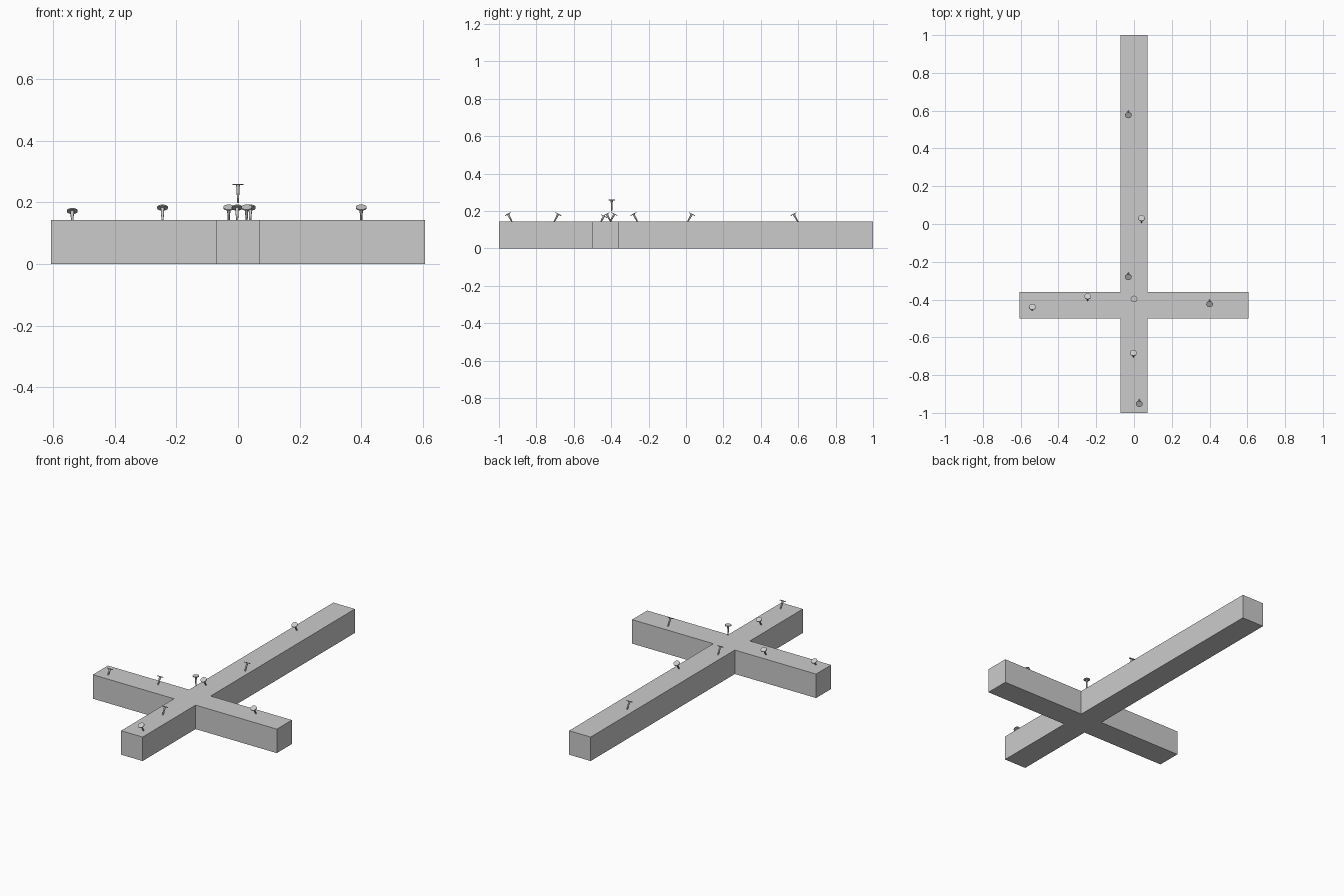
import bpy, bmesh, math
from mathutils import Matrix, Vector

cube = bpy.data.objects.get("Cube")
if cube:
    bpy.data.objects.remove(cube, do_unlink=True)

grey = bpy.data.materials.new("plain grey")
grey.use_nodes = True
grey.diffuse_color = (0.6, 0.6, 0.6, 1)
grey.node_tree.nodes["Principled BSDF"].inputs["Base Color"].default_value = (0.6, 0.6, 0.6, 1)

HALF, TOP, CROSS_Y, ARM = 0.071, 0.143, -0.43, 0.607


def add_object(name, bm):
    bmesh.ops.recalc_face_normals(bm, faces=bm.faces)
    mesh = bpy.data.meshes.new(name)
    bm.to_mesh(mesh)
    bm.free()
    mesh.materials.append(grey)
    obj = bpy.data.objects.new(name, mesh)
    bpy.context.collection.objects.link(obj)
    return obj


# Cross-shaped beam: half outline, mirrored across x and extruded upward
low, high = CROSS_Y - HALF, CROSS_Y + HALF
side = [(HALF, -1), (HALF, low), (ARM, low), (ARM, high), (HALF, high), (HALF, 1)]
outline = side + [(-x, y) for x, y in reversed(side)]
bm = bmesh.new()
base = bm.faces.new([bm.verts.new((x, y, 0)) for x, y in outline])
top = bmesh.ops.extrude_face_region(bm, geom=[base])
bmesh.ops.translate(bm, vec=(0, 0, TOP),
                    verts=[v for v in top["geom"] if isinstance(v, bmesh.types.BMVert)])
add_object("cross_beam", bm)


# Nail: flat round head on a tapering shaft, origin at the head
def add_nail(name, head, tilt):
    bm = bmesh.new()
    for r_low, r_high, z_low, z_high in ((0.0175, 0.0175, -0.004, 0.0),
                                         (0.0025, 0.006, -0.062, -0.003)):
        bmesh.ops.create_cone(bm, cap_ends=True, segments=16, radius1=r_low, radius2=r_high,
                              depth=z_high - z_low,
                              matrix=Matrix.Translation((0, 0, (z_low + z_high) / 2)))
    obj = add_object(name, bm)
    obj.location = head
    obj.rotation_euler.x = math.radians(tilt)


add_nail("centre_nail", (0, -0.397, 0.26), 0)

# Leaning nails: x, y of the head, and lean direction along y
leaning = [(-0.03, 0.575, -1), (0.04, 0.032, 1), (-0.03, -0.282, -1), (-0.245, -0.382, 1),
           (-0.538, -0.438, 1), (0.4, -0.425, -1), (-0.003, -0.682, 1), (0.028, -0.953, -1)]
for i, (x, y, lean) in enumerate(leaning):
    height = 0.174 if x < -0.5 else 0.185
    add_nail(f"leaning_nail_{i + 1}", (x, y, height), -28 * lean)
